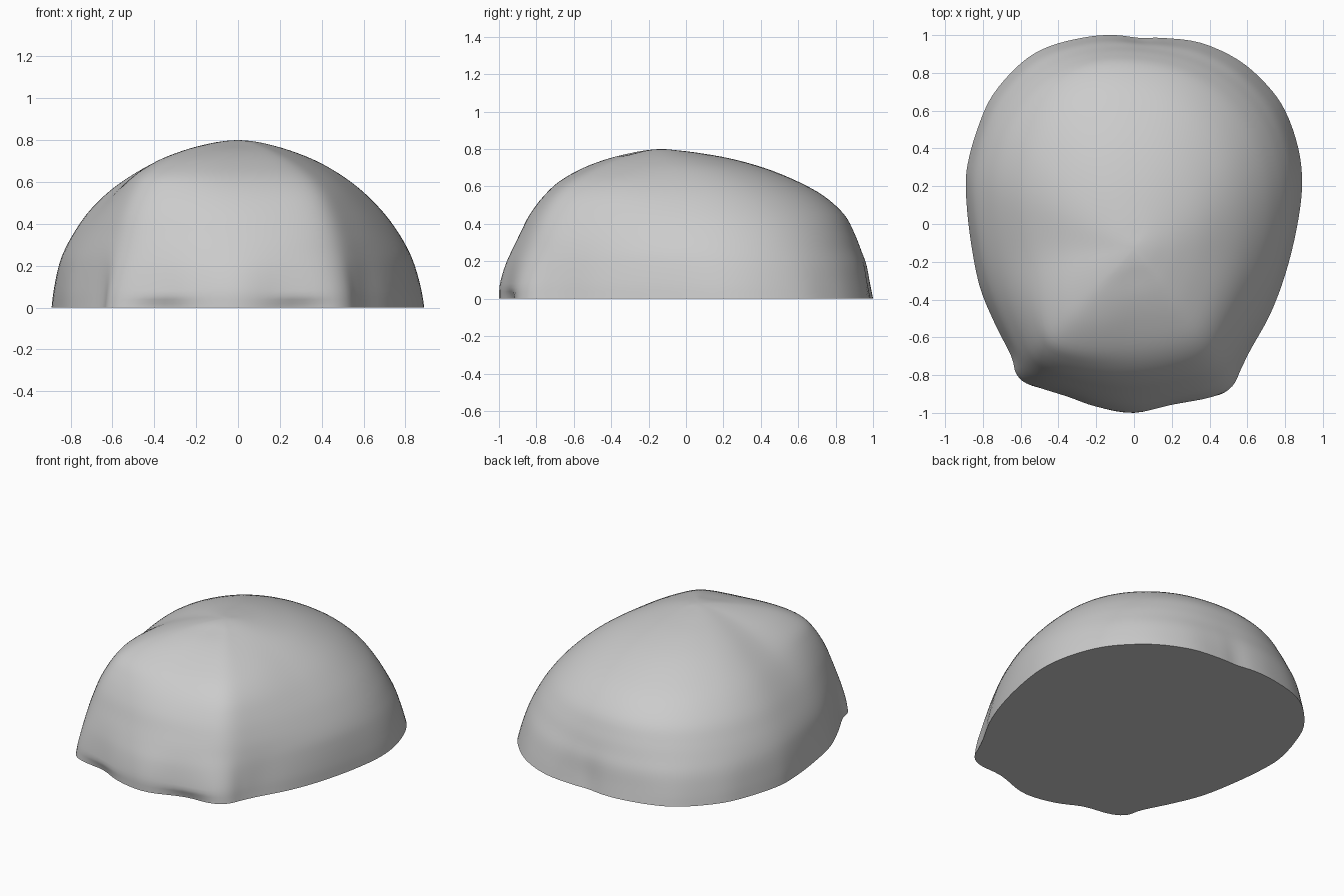
import bpy
import bmesh
import math
from mathutils import Vector

default_cube = bpy.data.objects.get("Cube")
if default_cube:
    bpy.data.objects.remove(default_cube, do_unlink=True)

# Plan outline at the brow, counter-clockwise from the front centre
OUTLINE = [(0, -1), (.2, -.96), (.42, -.92), (.52, -.86), (.57, -.76), (.62, -.66),
           (.72, -.48), (.8, -.27), (.86, -.03), (.89, .2), (.87, .4), (.8, .6),
           (.7, .74), (.55, .87), (.35, .96), (.15, .985), (.03, .985), (-.1, 1),
           (-.25, .99), (-.45, .94), (-.6, .85), (-.75, .68), (-.83, .5), (-.88, .32),
           (-.89, .18), (-.87, -.05), (-.82, -.32), (-.74, -.52), (-.65, -.7),
           (-.62, -.8), (-.54, -.86), (-.35, -.92), (-.2, -.97)]

# Height, then outline fraction for: front, front left, side, back left,
# back, back right, front right
PROFILE = [(0, 1, 1, 1, 1, 1, 1, 1),
           (.08, .995, .985, .99, .98, .985, .987, .985),
           (.18, .967, .955, .967, .95, .965, .966, .96),
           (.26, .93, .925, .938, .915, .937, .937, .935),
           (.35, .88, .885, .882, .865, .905, .893, .9),
           (.45, .82, .825, .8, .79, .857, .83, .855),
           (.55, .73, .74, .69, .685, .76, .725, .79),
           (.63, .618, .625, .57, .57, .633, .6, .71),
           (.7, .46, .46, .43, .43, .48, .455, .56),
           (.75, .308, .3, .29, .28, .32, .305, .38),
           (.78, .165, .17, .17, .155, .17, .17, .22),
           (.795, .08, .08, .08, .07, .06, .07, .1),
           (.8, 0, 0, 0, 0, 0, 0, 0)]
CROWN = Vector((0, -.13))
STEPS = 4


def spline(a, b, c, d, t):
    """Smooth curve between b and c."""
    return (b * 2 + (c - a) * t + (a * 2 - b * 5 + c * 4 - d) * t ** 2
            + (b * 3 - a - c * 3 + d) * t ** 3) / 2


def bell(value, centre, width):
    return math.exp(-((value - centre) / width) ** 2)


def smoothstep(value, low, high):
    t = min(max((value - low) / (high - low), 0), 1)
    return t * t * (3 - 2 * t)


def brow_outline():
    points = [Vector(p) for p in OUTLINE]
    count = len(points)
    return [spline(points[i - 1], points[i], points[(i + 1) % count],
                   points[(i + 2) % count], s / STEPS)
            for i in range(count) for s in range(STEPS)]


def rounded(outline):
    """Soften the brow corners for the upper part of the dome."""
    count = len(outline)
    for _ in range(24):
        outline = [outline[i] / 2 + (outline[i - 1] + outline[(i + 1) % count]) / 4
                   for i in range(count)]
    return [CROWN + (p - CROWN) * 1.014 for p in outline]


def smooth_profile():
    rows = [Vector(p) for p in PROFILE]
    below = rows[0] * 2 - rows[1]
    beyond = -rows[-2]
    beyond[0] = rows[-2][0]
    rows = [below] + rows + [beyond]
    return [spline(*rows[i:i + 4], s / STEPS)
            for i in range(len(rows) - 3) for s in range(STEPS)]


def surface_point(brow, soft, row):
    height, front, front_left, side, back_left, back, back_right, front_right = row
    compass = (front, front_left, side, back_left, back, back_right, side, front_right)
    ray = brow.lerp(soft, smoothstep(height, .03, .32)) - CROWN
    # Blend the profiles around the compass, starting at the front
    turn = math.atan2(ray.x, -ray.y) % math.tau / math.tau * len(compass)
    sector = int(turn)
    near = [compass[(sector + k) % len(compass)] for k in (-1, 0, 1, 2)]
    spot = CROWN + ray * spline(*near, turn - sector)
    # Shallow sockets either side of the nose bridge
    if brow.y < -.8:
        socket = bell(brow.x, -.36, .13) + bell(brow.x, .28, .13)
        spot.y += .025 * socket * (1 - smoothstep(height, 0, .06))
    return spot.x, spot.y, max(height, 0)


# Dome skin, crown and flat underside
mesh = bmesh.new()
outline = brow_outline()
rims = list(zip(outline, rounded(outline)))
rings = [[mesh.verts.new(surface_point(brow, soft, row)) for brow, soft in rims]
         for row in smooth_profile()]
count = len(outline)
for lower, upper in zip(rings, rings[1:]):
    for i in range(count):
        j = (i + 1) % count
        mesh.faces.new((lower[i], lower[j], upper[j], upper[i]))
crown = mesh.verts.new((CROWN.x, CROWN.y, PROFILE[-1][0]))
for i in range(count):
    mesh.faces.new((rings[-1][i], rings[-1][(i + 1) % count], crown))
mesh.faces.new(list(reversed(rings[0])))
bmesh.ops.recalc_face_normals(mesh, faces=mesh.faces)

data = bpy.data.meshes.new("skull_cap")
mesh.to_mesh(data)
mesh.free()
skull_cap = bpy.data.objects.new("skull_cap", data)
bpy.context.collection.objects.link(skull_cap)

# Plain grey material
grey = bpy.data.materials.new("plain_grey")
grey.use_nodes = True
colour = (.6, .6, .6, 1)
grey.diffuse_color = colour
shader = next(n for n in grey.node_tree.nodes if n.type == 'BSDF_PRINCIPLED')
shader.inputs["Base Color"].default_value = colour
data.materials.append(grey)

bpy.ops.object.select_all(action='DESELECT')
skull_cap.select_set(True)
bpy.context.view_layer.objects.active = skull_cap
bpy.ops.object.shade_smooth_by_angle(angle=math.radians(40))
